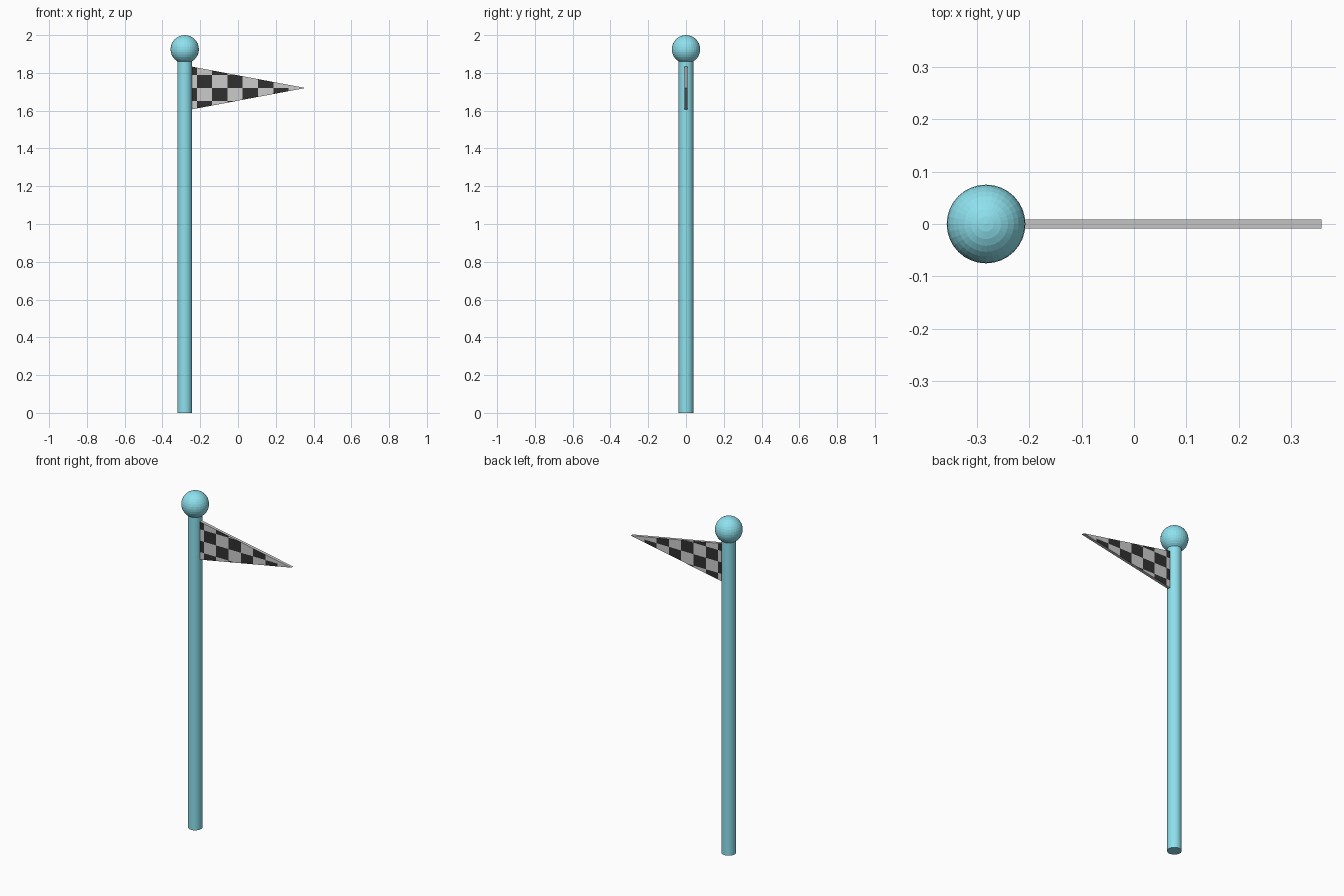
import bpy, bmesh
from math import floor
from mathutils import Vector

if "Cube" in bpy.data.objects:
    bpy.data.objects.remove(bpy.data.objects["Cube"])

POLE_X = -0.282


def material(name, rgb):
    m = bpy.data.materials.new(name)
    m.diffuse_color = (*rgb, 1)
    m.use_nodes = True
    m.node_tree.nodes["Principled BSDF"].inputs["Base Color"].default_value = m.diffuse_color
    return m


teal = material("teal", (0.27, 0.75, 0.85))
light = material("light_check", (0.75, 0.75, 0.75))
dark = material("dark_check", (0.03, 0.03, 0.03))

# Pole
bpy.ops.mesh.primitive_cylinder_add(vertices=32, radius=0.039, depth=1.88,
                                    location=(POLE_X, 0, 0.94))
pole = bpy.context.object
pole.name = "pole"
pole.data.materials.append(teal)
bpy.ops.object.shade_smooth_by_angle()

# Ball on top
bpy.ops.mesh.primitive_uv_sphere_add(segments=32, ring_count=16, radius=0.075,
                                     location=(POLE_X, 0, 1.925))
ball = bpy.context.object
ball.name = "pole_ball"
ball.data.materials.append(teal)

# Pennant: a thin triangular prism
bm = bmesh.new()
outline = [(-0.255, 1.605), (0.357, 1.72), (-0.255, 1.835)]
face = bm.faces.new([bm.verts.new((x, -0.009, z)) for x, z in outline])
ext = bmesh.ops.extrude_face_region(bm, geom=[face])
bmesh.ops.translate(bm, vec=(0, 0.018, 0),
                    verts=[v for v in ext["geom"] if isinstance(v, bmesh.types.BMVert)])
bmesh.ops.recalc_face_normals(bm, faces=bm.faces)

# Slice the pennant into checks
X0, DX, Z0, DZ = -0.218, 0.081, 1.72, 0.068


def slice_at(point, normal):
    bmesh.ops.bisect_plane(bm, geom=bm.verts[:] + bm.edges[:] + bm.faces[:],
                           plane_co=point, plane_no=normal)


for i in range(7):
    slice_at(Vector((X0 + i * DX, 0, 0)), Vector((1, 0, 0)))
for j in (-1, 0, 1):
    slice_at(Vector((0, 0, Z0 + j * DZ)), Vector((0, 0, 1)))

# Alternate colours on the two broad sides; rim and tip stay light
for f in bm.faces:
    c = f.calc_center_median()
    col, row = floor((c.x - X0) / DX), floor((c.z - Z0) / DZ)
    broad = abs(f.normal.y) > 0.9
    f.material_index = int(broad and col < 6 and (col + row) % 2 == 0)

mesh = bpy.data.meshes.new("pennant")
bm.to_mesh(mesh)
bm.free()
mesh.materials.append(light)
mesh.materials.append(dark)
bpy.context.collection.objects.link(bpy.data.objects.new("pennant", mesh))
